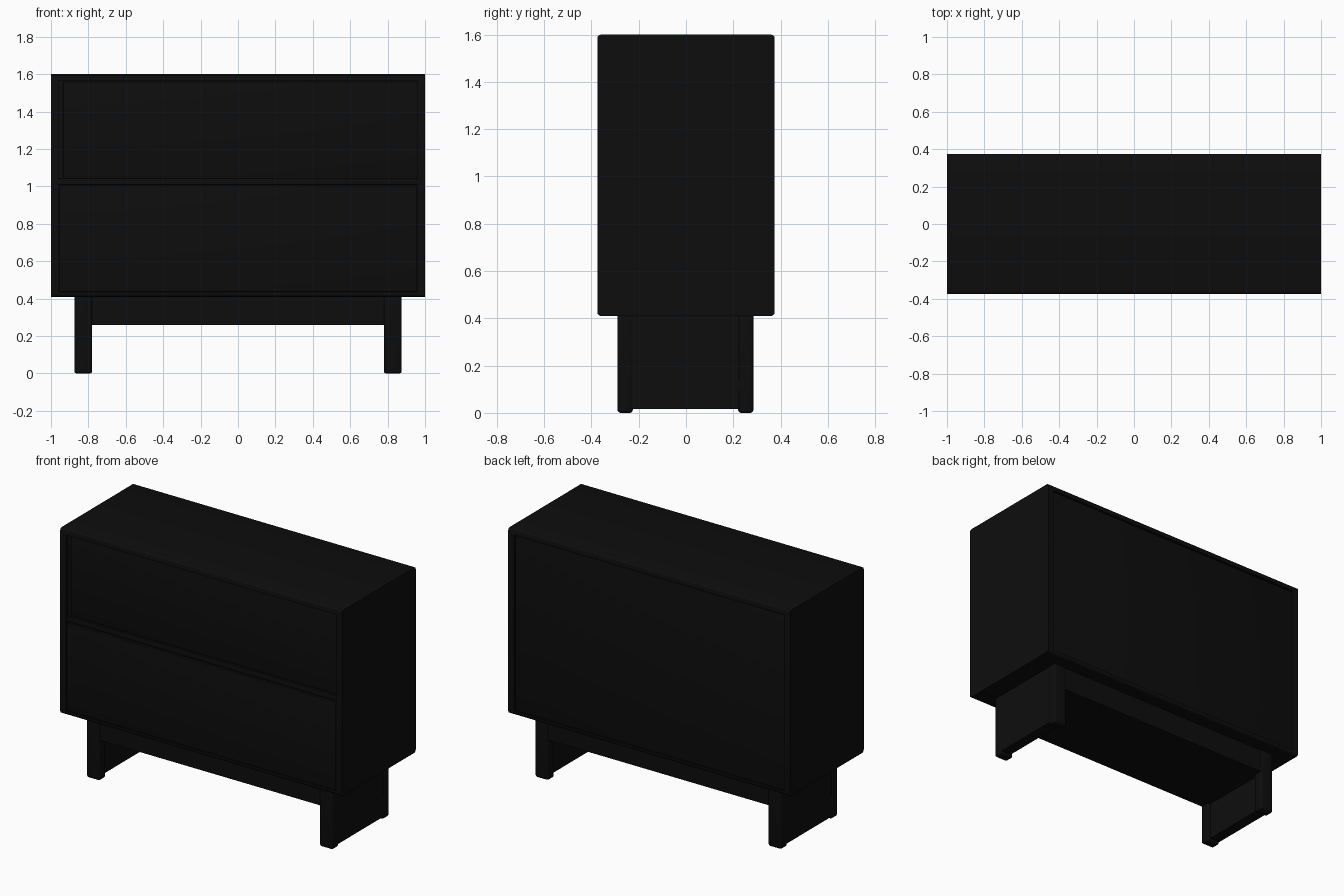
import bpy, bmesh

if "Cube" in bpy.data.objects:
    bpy.data.objects.remove(bpy.data.objects["Cube"])

black = bpy.data.materials.new("black lacquer")
black.diffuse_color = (0.004, 0.004, 0.004, 1)
black.use_nodes = True
black.node_tree.nodes["Principled BSDF"].inputs["Base Color"].default_value = black.diffuse_color


def box(name, x, y, z, bevel=0.0, keep=lambda e: True, segments=3):
    """Box from (min, max) ranges; edges chosen by keep() are rounded."""
    bm = bmesh.new()
    bmesh.ops.create_cube(bm, size=1)
    for v in bm.verts:
        for i, (lo, hi) in enumerate((x, y, z)):
            v.co[i] = lo if v.co[i] < 0 else hi
    if bevel:
        bmesh.ops.bevel(bm, geom=[e for e in bm.edges if keep(e)], offset=bevel,
                        segments=segments, profile=0.5, affect='EDGES')
    me = bpy.data.meshes.new(name)
    bm.to_mesh(me)
    bm.free()
    ob = bpy.data.objects.new(name, me)
    bpy.context.collection.objects.link(ob)
    me.materials.append(black)
    return ob


def along_x(e):
    a, b = e.verts
    return abs(a.co.x - b.co.x) > 0.01


# Cabinet shell with long edges rounded, recessed at front and back
carcass = box("cabinet_body", (-1, 1), (-0.375, 0.375), (0.41, 1.6), 0.015, along_x)
for side, s in (("front", -1), ("back", 1)):
    y = sorted((s * 0.355, s * 0.45))
    cutter = box(side + "_recess_cutter", (-0.96, 0.96), y, (0.435, 1.565))
    cutter.hide_render = True
    cutter.hide_viewport = False
    cutter.display_type = 'WIRE'
    mod = carcass.modifiers.new(side + "_recess", 'BOOLEAN')
    mod.operation = 'DIFFERENCE'
    mod.solver = 'EXACT'
    mod.object = cutter

# Apply the cuts and drop the cutters
dg = bpy.context.evaluated_depsgraph_get()
cut_mesh = bpy.data.meshes.new_from_object(carcass.evaluated_get(dg))
carcass.modifiers.clear()
carcass.data = cut_mesh
for ob in list(bpy.data.objects):
    if ob.name.endswith("cutter"):
        bpy.data.objects.remove(ob)

# Lower front, upper recessed front and rail, back panel
box("lower_drawer_front", (-0.955, 0.955), (-0.372, -0.35), (0.436, 1.0), 0.004)
box("upper_drawer_front", (-0.935, 0.955), (-0.362, -0.35), (1.05, 1.558), 0.003)
box("middle_rail", (-0.96, 0.96), (-0.368, -0.35), (1.008, 1.042), 0.003)
box("back_panel", (-0.955, 0.955), (0.35, 0.368), (0.436, 1.56), 0.003)

# Base box between the legs
box("base_box", (-0.80, 0.80), (-0.283, 0.28), (0.26, 0.412))

# Side panels and rounded corner posts
for side, s in (("left", -1), ("right", 1)):
    box(side + "_leg_panel", sorted((s * 0.80, s * 0.872)), (-0.27, 0.265), (0.016, 0.412))
    for end, y in (("front", (-0.29, -0.225)), ("back", (0.22, 0.285))):
        post = box(f"{side}_{end}_post", sorted((s * 0.78, s * 0.875)), y, (0.0, 0.412),
                   0.013, lambda e: min(v.co.z for v in e.verts) < 0.2)

# Smooth rounded edges
for ob in bpy.data.objects:
    ob.select_set(ob.type == 'MESH')
bpy.context.view_layer.objects.active = carcass
bpy.ops.object.shade_smooth_by_angle()
